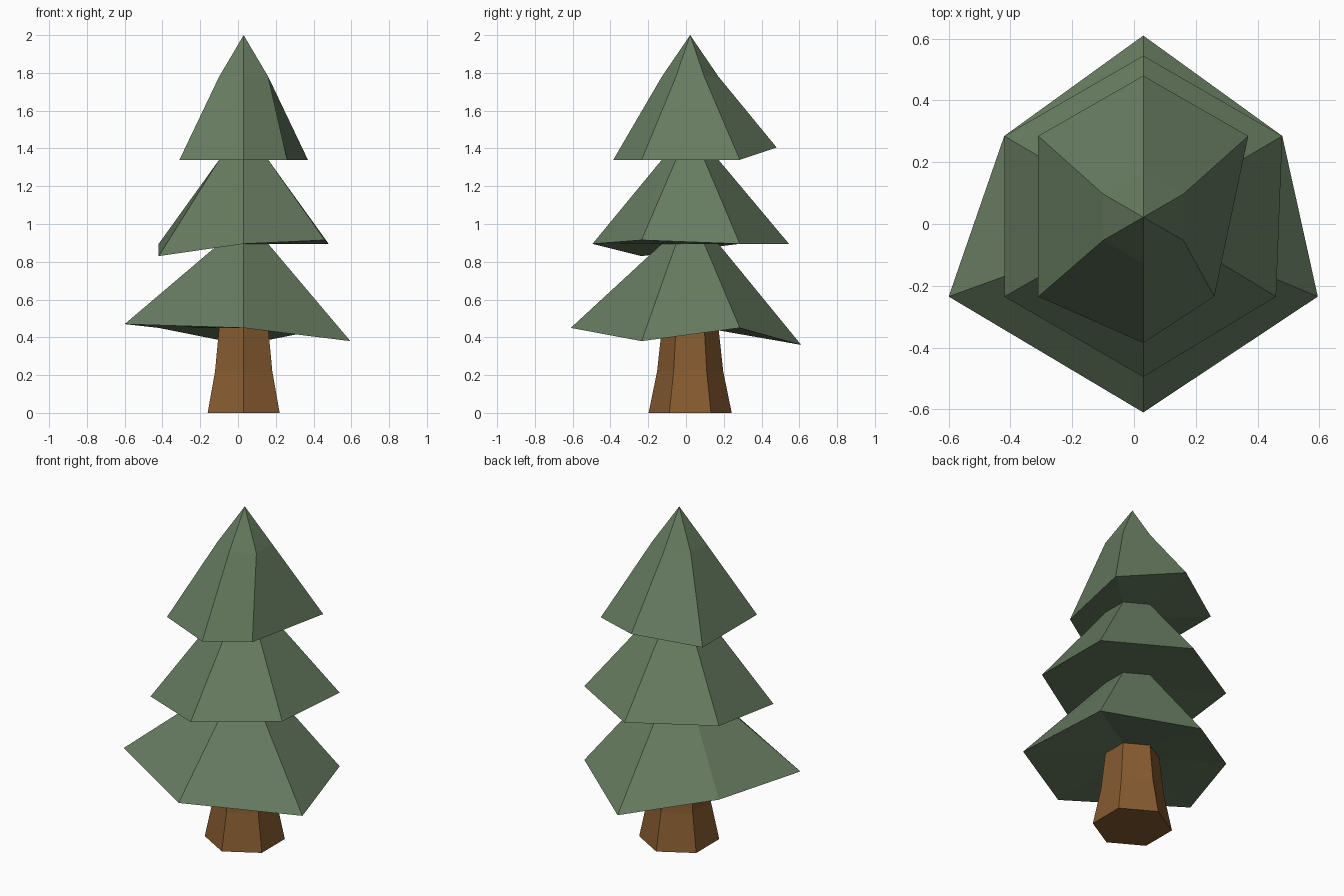
import bpy, math

if "Cube" in bpy.data.objects:
    bpy.data.objects.remove(bpy.data.objects["Cube"])

CX, CY = 0.03, 0.022   # trunk axis


def material(name, rgb):
    m = bpy.data.materials.new(name)
    m.diffuse_color = (*rgb, 1)
    m.use_nodes = True
    m.node_tree.nodes["Principled BSDF"].inputs["Base Color"].default_value = m.diffuse_color
    return m


def hexagon(radius, z):
    """Six points, counter-clockwise seen from above, starting at the back."""
    return [(CX + radius * math.cos(math.radians(90 + 60 * i)),
             CY + radius * math.sin(math.radians(90 + 60 * i)), z) for i in range(6)]


def loft(name, rings, mat, apex=None, cap_bottom=False):
    verts = [p for ring in rings for p in ring]
    faces = []
    for r in range(len(rings) - 1):
        for i in range(6):
            a, b = r * 6 + i, r * 6 + (i + 1) % 6
            faces.append((a, b, b + 6, a + 6))
    if cap_bottom:
        faces.append(tuple(reversed(range(6))))
    if apex:
        top = len(verts)
        verts.append(apex)
        faces += [(top - 6 + i, top - 6 + (i + 1) % 6, top) for i in range(6)]
    mesh = bpy.data.meshes.new(name)
    mesh.from_pydata(verts, [], faces)
    mesh.materials.append(mat)
    mesh.update()
    obj = bpy.data.objects.new(name, mesh)
    bpy.context.collection.objects.link(obj)
    return obj


green = material("pine green", (0.135, 0.2, 0.118))
brown = material("bark brown", (0.24, 0.105, 0.03))

# Flared trunk
loft("trunk", [hexagon(0.22, 0), hexagon(0.175, 0.22), hexagon(0.15, 0.45)],
     brown, cap_bottom=True)

# Uneven branch rims: back, back left, front left, front, front right, back right
low_rim = [(0.03, 0.61, 0.36), (-0.42, 0.285, 0.45), (-0.6, -0.235, 0.47),
           (0.03, -0.61, 0.45), (0.595, -0.235, 0.38), (0.48, 0.285, 0.45)]
mid_rim = [(0.03, 0.545, 0.895), (-0.42, 0.285, 0.895), (-0.42, -0.235, 0.83),
           (0.03, -0.495, 0.895), (0.46, -0.235, 0.915), (0.48, 0.285, 0.895)]
top_rim = [(0.03, 0.48, 1.405), (-0.31, 0.285, 1.34), (-0.31, -0.235, 1.34),
           (0.03, -0.385, 1.34), (0.26, -0.235, 1.34), (0.37, 0.285, 1.34)]

# Each tier runs from the neck below, out to the rim, and in to the next neck
necks = [hexagon(0.15, z) for z in (0.45, 0.895, 1.34, 1.78)]
loft("lower_branches", [necks[0], low_rim, necks[1]], green)
loft("middle_branches", [necks[1], mid_rim, necks[2]], green)
loft("upper_branches", [necks[2], top_rim, necks[3]], green, apex=(CX, CY, 2.0))
